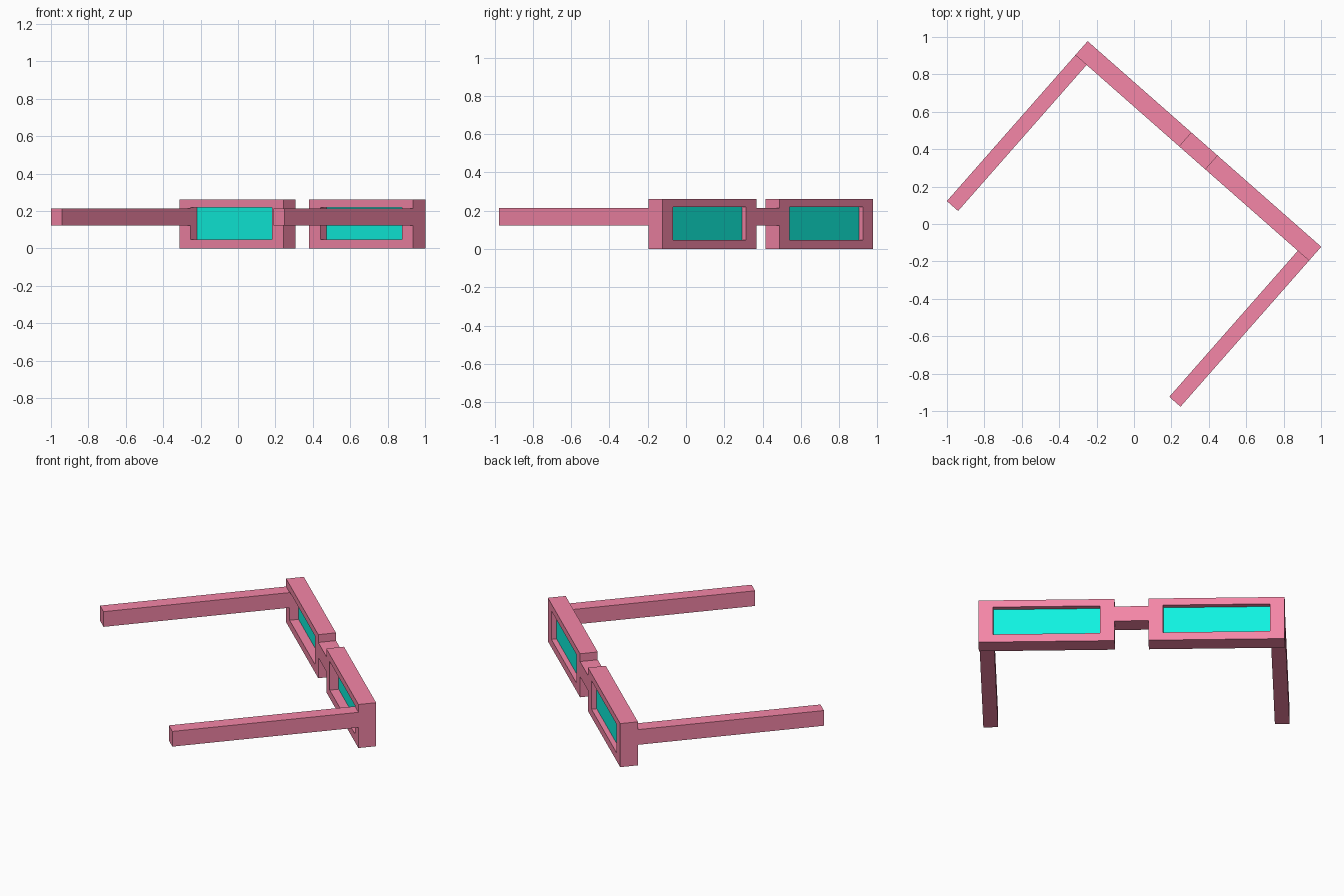
import bpy, bmesh, math
from mathutils import Matrix

if "Cube" in bpy.data.objects:
    bpy.data.objects.remove(bpy.data.objects["Cube"])

# The glasses are modelled facing local +y, then turned on the spot
TURN = Matrix.Rotation(math.radians(-41.35), 4, 'Z')
HALF_W, FRONT, BACK, INNER = 0.832, 0.57, -0.569, 0.471
BRIDGE = 0.092


def material(name, colour):
    m = bpy.data.materials.new(name)
    m.diffuse_color = colour
    m.use_nodes = True
    m.node_tree.nodes["Principled BSDF"].inputs["Base Color"].default_value = m.diffuse_color
    return m


def finish(name, bm, mat, mirror):
    bmesh.ops.recalc_face_normals(bm, faces=bm.faces)
    me = bpy.data.meshes.new(name)
    bm.to_mesh(me)
    bm.free()
    me.materials.append(mat)
    ob = bpy.data.objects.new(name, me)
    bpy.context.collection.objects.link(ob)
    ob.matrix_world = TURN
    if mirror:
        mod = ob.modifiers.new("Mirror", 'MIRROR')
        mod.use_mirror_merge = False
    return ob


def box(name, x, y, z, mat, mirror=True):
    bm = bmesh.new()
    size = [b - a for a, b in (x, y, z)]
    mid = [(a + b) / 2 for a, b in (x, y, z)]
    bmesh.ops.create_cube(bm, size=1, matrix=Matrix.Translation(mid) @ Matrix.Diagonal((*size, 1)))
    return finish(name, bm, mat, mirror)


def ring(name, outer, inner, y, mat):
    """Rectangular rim; outer and inner are (x0, x1, z0, z1)."""
    bm = bmesh.new()
    loops = []
    for rect, yy in ((outer, y[0]), (outer, y[1]), (inner, y[1]), (inner, y[0])):
        x0, x1, z0, z1 = rect
        loops.append([bm.verts.new((a, yy, b)) for a, b in ((x0, z0), (x1, z0), (x1, z1), (x0, z1))])
    for k in range(4):
        a, b = loops[k], loops[(k + 1) % 4]
        for i in range(4):
            j = (i + 1) % 4
            bm.faces.new((a[i], a[j], b[j], b[i]))
    return finish(name, bm, mat, True)


pink = material("pink_plastic", (0.91, 0.24, 0.386, 1))
cyan = material("cyan_lens", (0.005, 0.9, 0.75, 1))

hole = (BRIDGE + 0.08, HALF_W - 0.08, 0.048, 0.219)

# Rims around both lenses
ring("lens_rim", (BRIDGE, HALF_W, 0, 0.261), hole, (INNER, FRONT), pink)
# Thin lens panes
box("lens", hole[:2], (0.521, 0.541), hole[2:], cyan)
# Nose bridge
box("bridge", (-BRIDGE, BRIDGE), (INNER, FRONT), (0.123, 0.214), pink, mirror=False)
# Temple arms flush with the outer ends
box("temple_arm", (HALF_W - 0.08, HALF_W), (BACK, INNER), (0.123, 0.214), pink)
